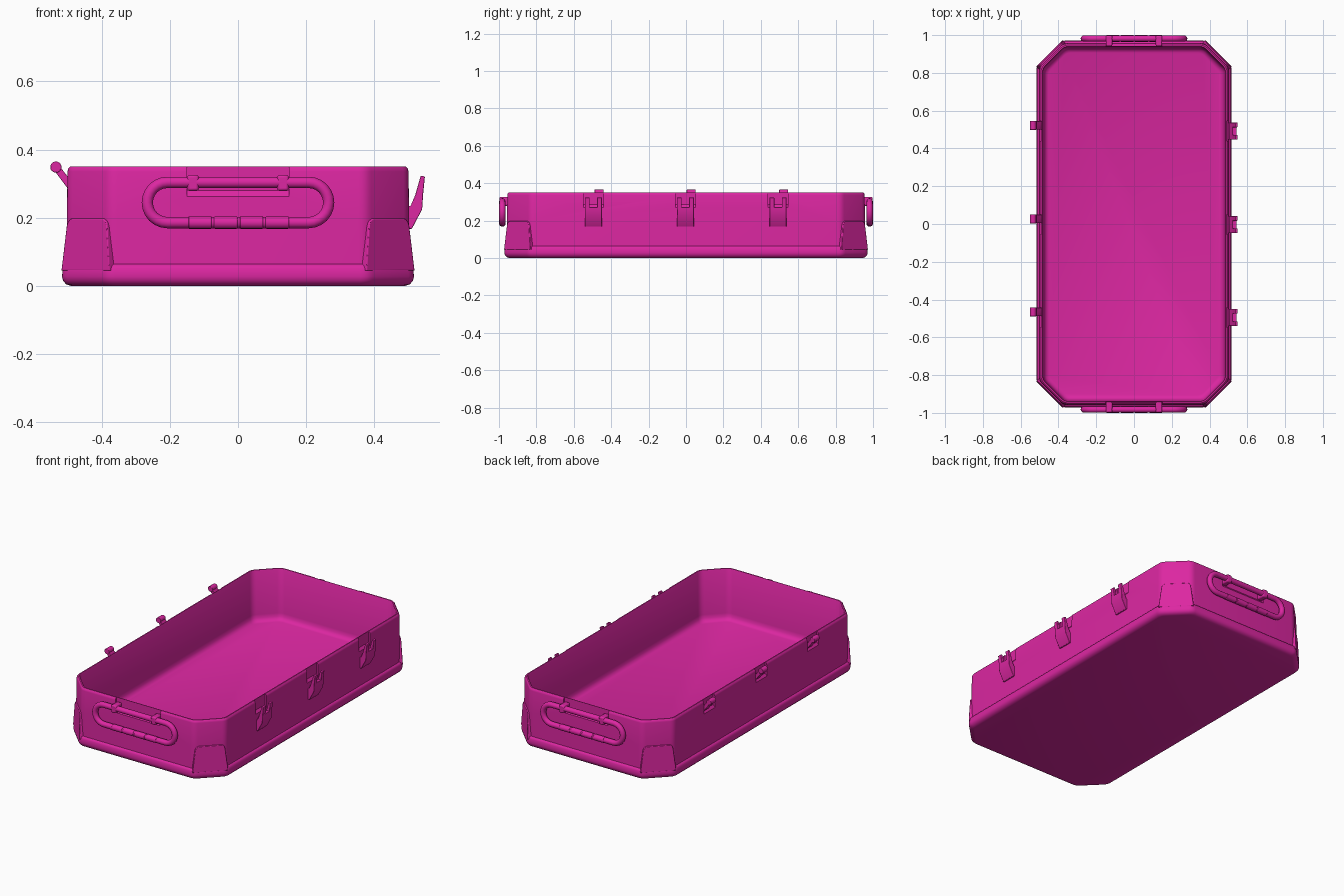
import bpy, bmesh, math
from mathutils import Vector

if "Cube" in bpy.data.objects:
    bpy.data.objects.remove(bpy.data.objects["Cube"])

MAT = bpy.data.materials.new("magenta_plastic")
MAT.diffuse_color = (0.72, 0.02, 0.36, 1)
MAT.use_nodes = True
MAT.node_tree.nodes["Principled BSDF"].inputs["Base Color"].default_value = MAT.diffuse_color


def finish(name, bm, bevel=0.0):
    bmesh.ops.recalc_face_normals(bm, faces=bm.faces)
    me = bpy.data.meshes.new(name)
    bm.to_mesh(me)
    bm.free()
    ob = bpy.data.objects.new(name, me)
    bpy.context.collection.objects.link(ob)
    me.materials.append(MAT)
    if bevel:
        m = ob.modifiers.new("bevel", "BEVEL")
        m.width, m.segments, m.limit_method = bevel, 2, "ANGLE"
    return ob


def smooth(ob, angle=40):
    bpy.ops.object.select_all(action="DESELECT")
    bpy.context.view_layer.objects.active = ob
    ob.select_set(True)
    bpy.ops.object.shade_smooth_by_angle(angle=math.radians(angle))


def add_prism(bm, pts, a, b, axis):
    # axis "x": pts are (y, z); axis "y": pts are (x, z)
    def co(p, t):
        return (t, p[0], p[1]) if axis == "x" else (p[0], t, p[1])
    lo = [bm.verts.new(co(p, a)) for p in pts]
    hi = [bm.verts.new(co(p, b)) for p in pts]
    n = len(pts)
    bm.faces.new(lo)
    bm.faces.new(hi[::-1])
    for i in range(n):
        bm.faces.new((lo[i], lo[(i + 1) % n], hi[(i + 1) % n], hi[i]))


def octagon(d, r=0.022):
    # chamfered rectangle offset by d, with softened corners
    k = 0.414 * d
    q = [(0.375 + k, 0.955 + d), (0.5 + d, 0.83 + k)]
    c = [q[1], q[0]] + [(-x, y) for x, y in q]
    c += [(-x, -y) for x, y in c]
    c = [Vector(p) for p in c]
    out = []
    for i, p in enumerate(c):
        u = p + (c[i - 1] - p).normalized() * r
        v = p + (c[(i + 1) % 8] - p).normalized() * r
        for t in (0, 0.25, 0.5, 0.75, 1):
            out.append(u * (1 - t) ** 2 + p * 2 * t * (1 - t) + v * t * t)
    return out


# Tray shell: one (offset, height) profile lofted round the octagon
profile = [(-0.012, 0), (0.004, 0.005), (0.013, 0.016), (0.016, 0.028), (0.014, 0.052),
           (0.010, 0.060), (0.003, 0.064), (0.002, 0.2), (0, 0.336), (-0.002, 0.345),
           (-0.008, 0.351), (-0.015, 0.351), (-0.018, 0.346), (-0.021, 0.085),
           (-0.025, 0.065), (-0.034, 0.051), (-0.048, 0.045)]
bm = bmesh.new()
rings = [[bm.verts.new((p.x, p.y, z)) for p in octagon(d)] for d, z in profile]
n = len(rings[0])
for a, b in zip(rings, rings[1:]):
    for i in range(n):
        bm.faces.new((a[i], a[(i + 1) % n], b[(i + 1) % n], b[i]))
bm.faces.new(rings[0])
bm.faces.new(rings[-1])
tray = finish("tray_shell", bm)

# Recesses behind handles, latches and hooks
YS = (-0.495, -0.003, 0.492)
bm = bmesh.new()
for s in (-1, 1):
    pts = [(1.02, 0.262), (0.957, 0.262), (0.943, 0.28), (0.943, 0.4), (1.02, 0.4)]
    add_prism(bm, [(s * y, z) for y, z in pts], -0.15, 0.15, "x")
    pts = [(0.54, 0.27), (0.501, 0.27), (0.489, 0.285), (0.489, 0.4), (0.54, 0.4)]
    for y in YS:
        add_prism(bm, [(s * x, z) for x, z in pts], y - 0.053, y + 0.053, "y")
cutter = finish("recess_cutter", bm)
cutter.hide_render = True
mod = tray.modifiers.new("recesses", "BOOLEAN")
mod.operation, mod.solver, mod.object = "DIFFERENCE", "EXACT", cutter
bpy.context.view_layer.objects.active = tray
bpy.ops.object.modifier_apply(modifier="recesses")
bpy.data.objects.remove(cutter)
smooth(tray, 35)

# Corner guards on the four chamfers, leaning out toward the base
outline = [(-0.1, 0.045), (-0.084, 0.175), (-0.079, 0.19), (-0.066, 0.198),
           (0.066, 0.198), (0.079, 0.19), (0.084, 0.175), (0.1, 0.045)]
mid = Vector((0.4375, 0.8925))
for sx in (-1, 1):
    for sy in (-1, 1):
        bm = bmesh.new()
        nrm, tan = Vector((0.707, 0.707)), Vector((0.707, -0.707))
        loops = []
        for inner in (True, False):
            loop = []
            for u, z in outline:
                d = -0.008 if inner else 0.015 - 0.045 * (z - 0.045)
                p = mid + tan * u + nrm * d
                loop.append(bm.verts.new((sx * p.x, sy * p.y, z)))
            loops.append(loop)
        lo, hi = loops
        bm.faces.new(lo)
        bm.faces.new(hi)
        for i in range(8):
            bm.faces.new((lo[i], lo[(i + 1) % 8], hi[(i + 1) % 8], hi[i]))
        smooth(finish("corner_guard", bm, 0.003))


def handle(s):
    # stadium-shaped tube loop
    cu = bpy.data.curves.new("handle_loop", "CURVE")
    cu.dimensions, cu.bevel_depth, cu.bevel_resolution = "3D", 0.0165, 4
    pts = []
    for side in (1, -1):
        for i in range(13):
            a = math.radians(-90 + 15 * i) + (0 if side == 1 else math.pi)
            pts.append((side * 0.207 + 0.059 * math.cos(a), s * 0.982,
                        0.245 + 0.059 * math.sin(a)))
    sp = cu.splines.new("POLY")
    sp.points.add(len(pts) - 1)
    for p, c in zip(sp.points, pts):
        p.co = (*c, 1)
    sp.use_cyclic_u = True
    ob = bpy.data.objects.new("handle_loop", cu)
    bpy.context.collection.objects.link(ob)
    cu.materials.append(MAT)
    bpy.ops.object.select_all(action="DESELECT")
    bpy.context.view_layer.objects.active = ob
    ob.select_set(True)
    bpy.ops.object.convert(target="MESH")
    smooth(bpy.context.view_layer.objects.active)
    # grip segments on the lower bar
    bm = bmesh.new()
    for k in range(4):
        x0 = -0.146 + 0.0755 * k
        ring = [(s * 0.982 + 0.018 * math.cos(t * math.pi / 8),
                 0.186 + 0.018 * math.sin(t * math.pi / 8)) for t in range(16)]
        add_prism(bm, ring, x0, x0 + 0.069, "x")
    smooth(finish("handle_grips", bm, 0.003))
    # clips holding the upper bar
    bm = bmesh.new()
    for x in (-0.149, 0.115):
        pts = [(0.940, 0.279), (0.998, 0.279), (0.998, 0.326), (0.940, 0.326)]
        add_prism(bm, [(s * y, z) for y, z in pts], x, x + 0.034, "x")
    smooth(finish("handle_clips", bm, 0.007))


handle(-1)
handle(1)

for y in YS:
    # forked latch on the right side
    bm = bmesh.new()
    body = [(0.498, 0.168), (0.510, 0.168), (0.540, 0.225), (0.543, 0.272),
            (0.522, 0.272), (0.506, 0.235), (0.498, 0.235)]
    add_prism(bm, body, y - 0.045, y + 0.045, "y")
    prong = [(0.520, 0.268), (0.5427, 0.268), (0.548, 0.321), (0.536, 0.324)]
    for a in (-0.045, 0.02):
        add_prism(bm, prong, y + a, y + a + 0.025, "y")
    smooth(finish("latch", bm, 0.002))
    # rod-ended hook on the left side
    bm = bmesh.new()
    add_prism(bm, [(-0.487, 0.287), (-0.500, 0.287), (-0.542, 0.343), (-0.528, 0.358),
                   (-0.487, 0.305)], y + 0.008, y + 0.052, "y")
    rod = [(-0.534 + 0.0165 * math.cos(t * math.pi / 8),
            0.349 + 0.0165 * math.sin(t * math.pi / 8)) for t in range(16)]
    add_prism(bm, rod, y + 0.006, y + 0.054, "y")
    smooth(finish("hook", bm, 0.002))
